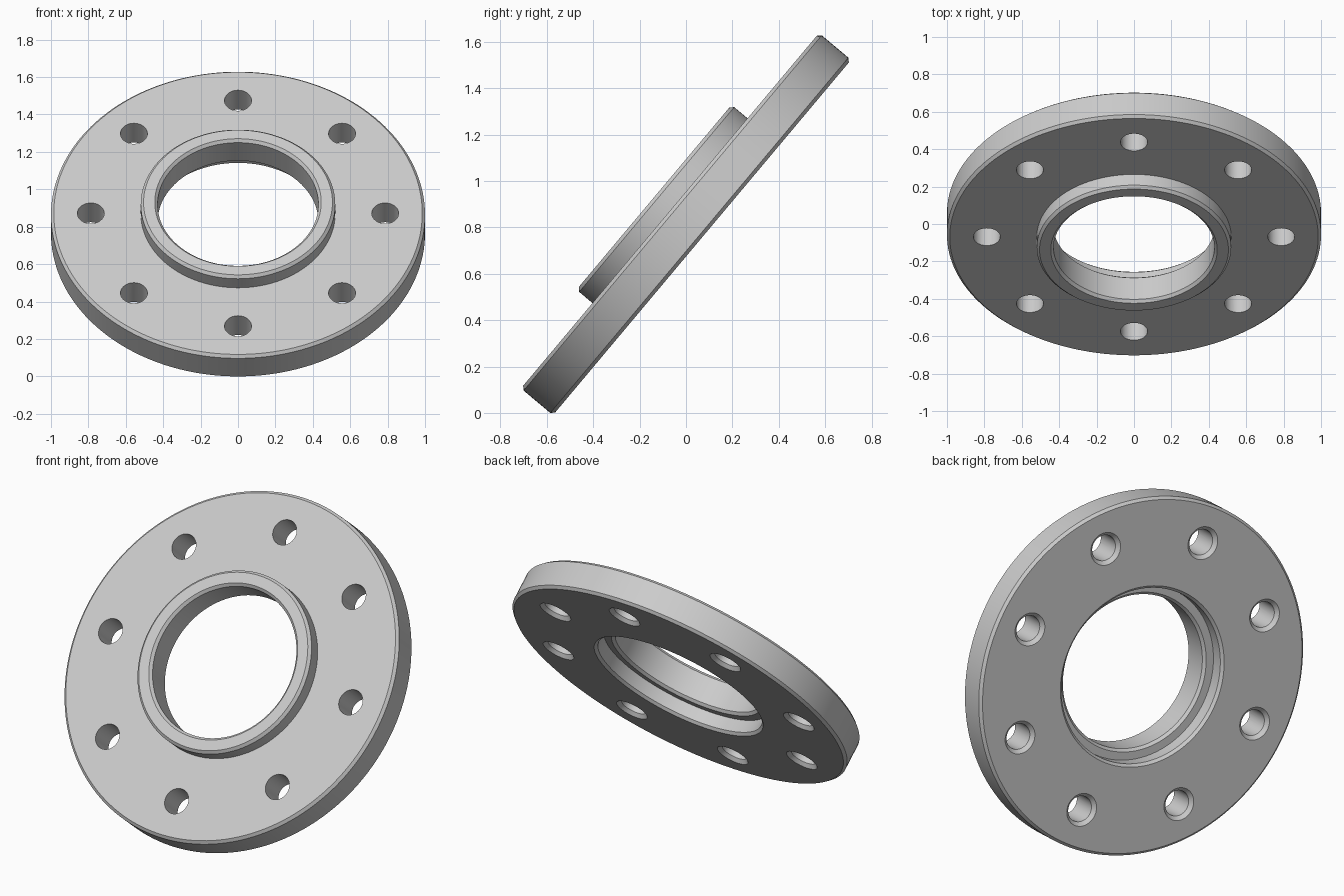
import bpy, bmesh, math
from mathutils import Matrix

cube = bpy.data.objects.get("Cube")
if cube:
    bpy.data.objects.remove(cube, do_unlink=True)

BEVEL = 0.015
HALF = 0.09          # half the plate thickness
HUB_TOP = 0.18
RIM, HUB, BORE, RECESS = 1.0, 0.52, 0.43, 0.49
BOLT_CIRCLE, BOLT_R, SINK = 0.787, 0.072, 0.02

steel = bpy.data.materials.new("light grey metal")
steel.use_nodes = True
grey = (0.6, 0.6, 0.6, 1)
steel.diffuse_color = grey
steel.node_tree.nodes["Principled BSDF"].inputs["Base Color"].default_value = grey


def lathe(name, profile, steps):
    """Turn a closed (radius, height) profile around the local z axis."""
    bm = bmesh.new()
    rings = []
    for i in range(steps):
        a = math.tau * i / steps
        rings.append([bm.verts.new((r * math.cos(a), r * math.sin(a), h)) for r, h in profile])
    n = len(profile)
    for i in range(steps):
        p, q = rings[i], rings[(i + 1) % steps]
        for j in range(n):
            k = (j + 1) % n
            bm.faces.new((p[j], q[j], q[k], p[k]))
    bmesh.ops.recalc_face_normals(bm, faces=bm.faces)
    mesh = bpy.data.meshes.new(name)
    bm.to_mesh(mesh)
    bm.free()
    obj = bpy.data.objects.new(name, mesh)
    bpy.context.collection.objects.link(obj)
    return obj


# Flange body: bevelled plate, raised hub, bore and rear recess
b = BEVEL
flange = lathe("flange", [
    (RIM - b, -HALF), (RIM, b - HALF), (RIM, HALF - b), (RIM - b, HALF),
    (HUB, HALF), (HUB, HUB_TOP - b), (HUB - b, HUB_TOP),
    (BORE + b, HUB_TOP), (BORE, HUB_TOP - b), (BORE, b), (BORE + b, 0),
    (RECESS, 0), (RECESS, b - HALF), (RECESS + b, -HALF)], 160)
flange.data.materials.append(steel)

# Bolt hole cutter: eight drills that flare out through the back face
bm = bmesh.new()
for i in range(8):
    a = math.tau * i / 8
    place = Matrix.Translation((BOLT_CIRCLE * math.cos(a), BOLT_CIRCLE * math.sin(a), 0))
    loops = []
    for r, h in [(BOLT_R + 2 * SINK, -HALF - SINK), (BOLT_R, SINK - HALF), (BOLT_R, HALF + SINK)]:
        ring = bmesh.ops.create_circle(bm, segments=40, radius=r,
                                       matrix=place @ Matrix.Translation((0, 0, h)))
        loops.append(ring["verts"])
    for low, high in zip(loops, loops[1:]):
        for j in range(40):
            k = (j + 1) % 40
            bm.faces.new((low[j], low[k], high[k], high[j]))
    bm.faces.new(loops[0])
    bm.faces.new(loops[-1])
bmesh.ops.recalc_face_normals(bm, faces=bm.faces)
mesh = bpy.data.meshes.new("bolt_hole_cutter")
bm.to_mesh(mesh)
bm.free()
cutter = bpy.data.objects.new("bolt_hole_cutter", mesh)
bpy.context.collection.objects.link(cutter)
cutter.hide_render = True

# Drill the holes, then drop the cutter
drill = flange.modifiers.new("drill", 'BOOLEAN')
drill.operation = 'DIFFERENCE'
drill.solver = 'EXACT'
drill.object = cutter
bpy.context.view_layer.objects.active = flange
flange.select_set(True)
bpy.ops.object.modifier_apply(modifier=drill.name)
bpy.data.objects.remove(cutter, do_unlink=True)
bpy.ops.object.shade_smooth_by_angle(angle=math.radians(30))

# Lean the finished part back
flange.rotation_euler.x = math.radians(50)
flange.location.z = 0.814
